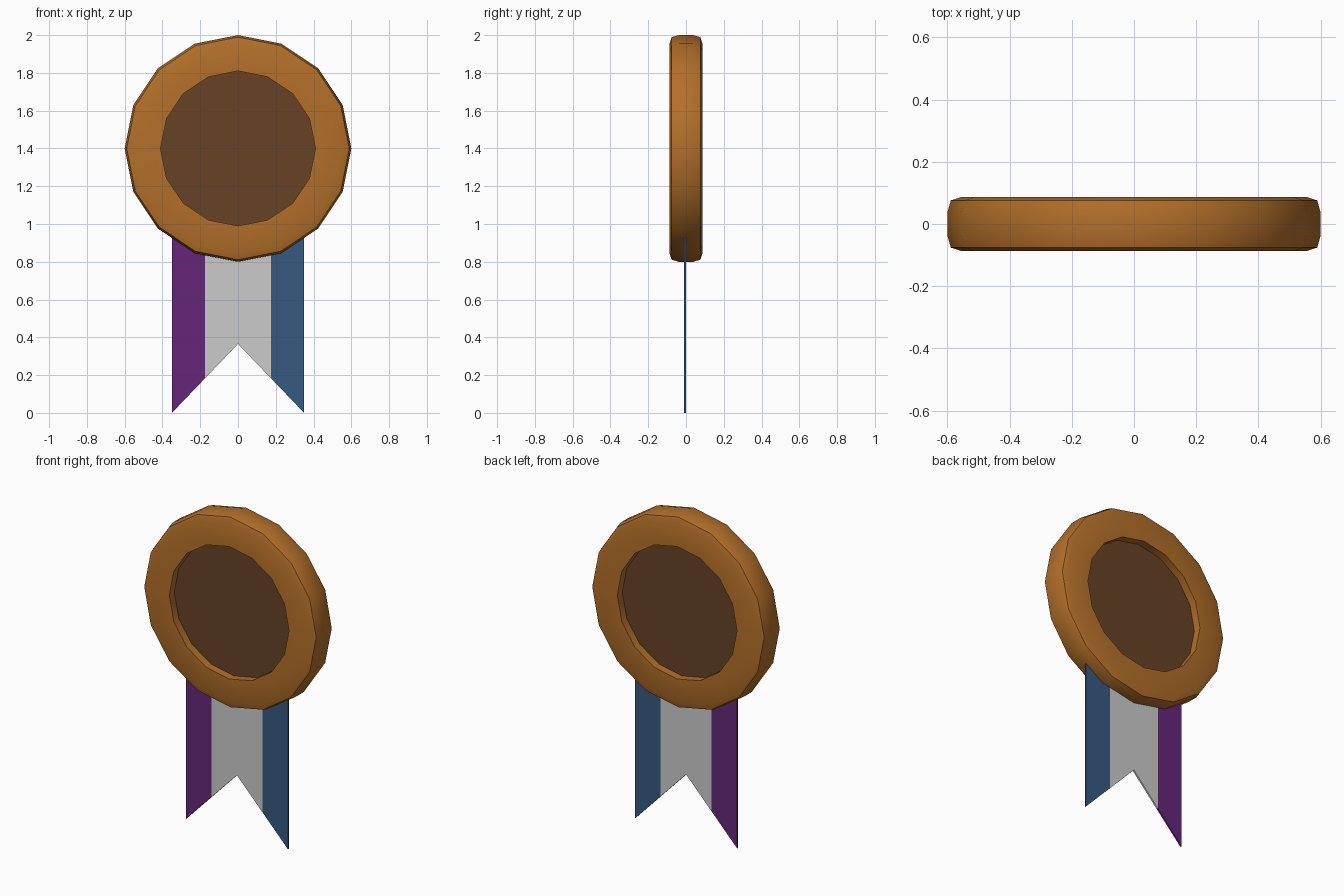
import bpy, bmesh, math
from mathutils import Vector

if "Cube" in bpy.data.objects:
    bpy.data.objects.remove(bpy.data.objects["Cube"])

SIDES, CENTRE_Z = 16, 1.4


def material(name, rgb):
    m = bpy.data.materials.new(name)
    m.diffuse_color = (*rgb, 1)
    m.use_nodes = True
    m.node_tree.nodes["Principled BSDF"].inputs["Base Color"].default_value = m.diffuse_color
    return m


def add_object(name, bm, mat=None, smooth=None):
    bmesh.ops.recalc_face_normals(bm, faces=bm.faces)
    mesh = bpy.data.meshes.new(name)
    bm.to_mesh(mesh)
    bm.free()
    ob = bpy.data.objects.new(name, mesh)
    bpy.context.collection.objects.link(ob)
    if mat:
        mesh.materials.append(mat)
    if smooth:
        bpy.ops.object.select_all(action='DESELECT')
        ob.select_set(True)
        bpy.context.view_layer.objects.active = ob
        bpy.ops.object.shade_smooth_by_angle(angle=math.radians(smooth))
    return ob


def lathe(name, profile, mat, closed):
    """Turn (radius, y) points around the medal's y axis."""
    bm = bmesh.new()
    rings = []
    for r, y in profile:
        rings.append([bm.verts.new((r * math.sin(a), y, CENTRE_Z + r * math.cos(a)))
                      for a in (2 * math.pi * i / SIDES for i in range(SIDES))])
    pairs = list(zip(rings, rings[1:]))
    if closed:
        pairs.append((rings[-1], rings[0]))
    for a, b in pairs:
        for i in range(SIDES):
            j = (i + 1) % SIDES
            bm.faces.new((a[i], a[j], b[j], b[i]))
    if not closed:
        bm.faces.new(rings[0])
        bm.faces.new(rings[-1])
    return add_object(name, bm, mat, 35)


def ribbon_strip(name, outline, mat=None):
    """Thin flat strip from an (x, z) outline."""
    bm = bmesh.new()
    face = bm.faces.new([bm.verts.new((x, -0.011, z)) for x, z in outline])
    out = bmesh.ops.extrude_face_region(bm, geom=[face])
    verts = [g for g in out['geom'] if isinstance(g, bmesh.types.BMVert)]
    bmesh.ops.translate(bm, verts=verts, vec=Vector((0, 0.01, 0)))
    return add_object(name, bm, mat)


bronze = material("bronze", (0.45, 0.16, 0.022))
brown = material("dark_brown", (0.135, 0.055, 0.018))
purple = material("purple", (0.13, 0.02, 0.19))
blue = material("blue", (0.038, 0.1, 0.22))

# Medal rim: bevelled outside, straight recess wall inside
half = [(0.41, 0.087), (0.555, 0.087), (0.589, 0.076), (0.60, 0.038)]
lathe("medal_rim", half + [(r, -y) for r, y in reversed(half)], bronze, True)

# Recessed disc, visible on both faces
lathe("medal_disc", [(0.415, 0.038), (0.415, -0.038)], brown, False)

# Ribbon strips with a swallowtail notch, tops hidden inside the medal
TOP, W, M = 1.2, 0.35, 0.175
ribbon_strip("ribbon_left", [(-W, TOP), (-W, 0), (-M, 0.1825), (-M, TOP)], purple)
ribbon_strip("ribbon_middle", [(-M, TOP), (-M, 0.1825), (0, 0.365), (M, 0.1825), (M, TOP)])
ribbon_strip("ribbon_right", [(M, TOP), (M, 0.1825), (W, 0), (W, TOP)], blue)
